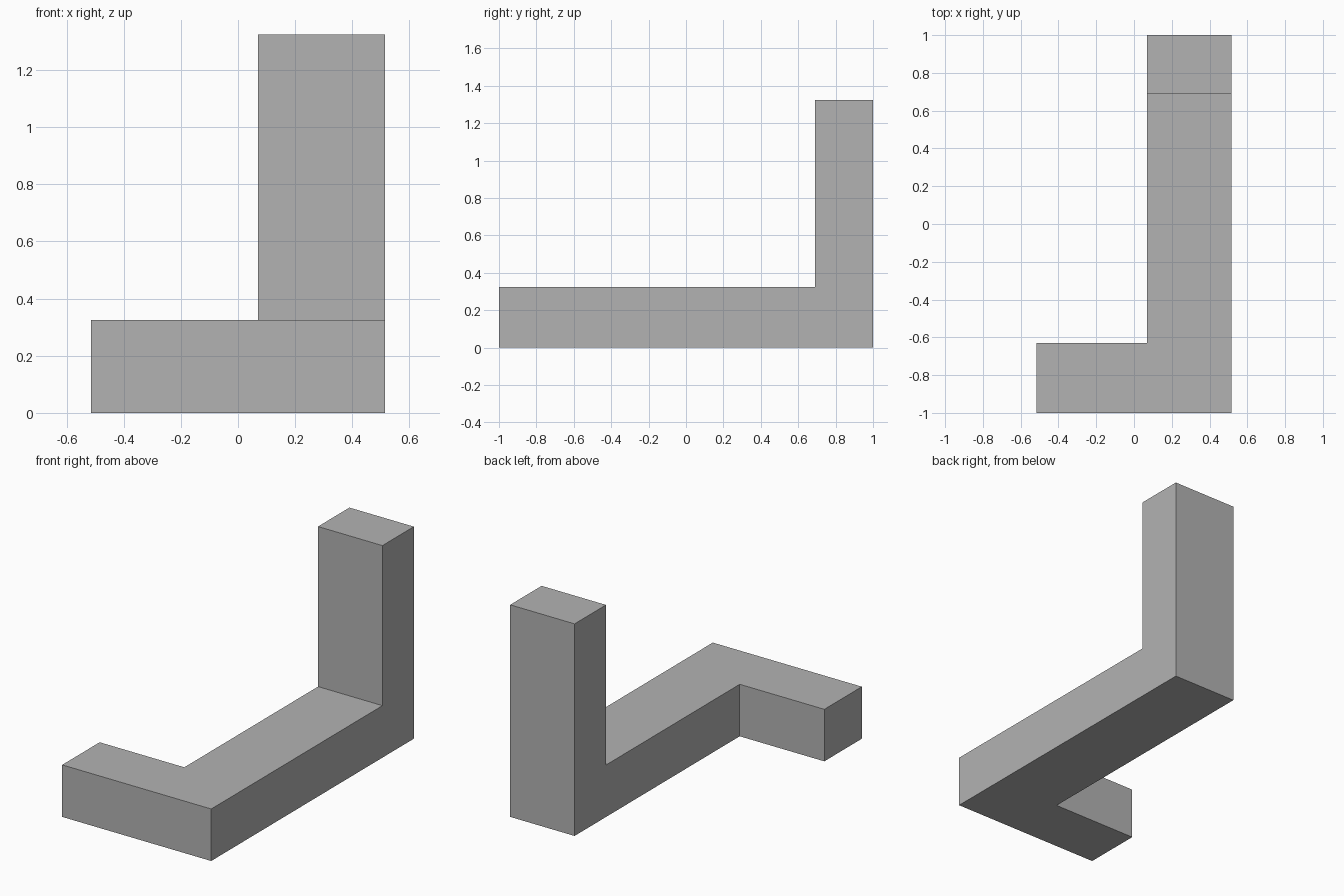
import bpy
import bmesh
from math import radians
from mathutils import Vector

cube = bpy.data.objects.get("Cube")
if cube:
    bpy.data.objects.remove(cube, do_unlink=True)

# Key dimensions
LEFT, RIGHT, INNER = 0.515, -0.515, 0.07
FRONT, BACK = -1.0, 1.0
FOOT_BACK, POST_FRONT = -0.63, 0.69
BAR_TOP, POST_TOP = 0.325, 1.325

grey = bpy.data.materials.new("plain grey")
grey.use_nodes = True
colour = (0.45, 0.45, 0.45, 1)
grey.diffuse_color = colour
grey.node_tree.nodes["Principled BSDF"].inputs["Base Color"].default_value = colour


def raise_faces(bm, faces, height):
    """Extrude faces straight up and return the new top faces."""
    geom = bmesh.ops.extrude_face_region(bm, geom=faces)["geom"]
    verts = [g for g in geom if isinstance(g, bmesh.types.BMVert)]
    bmesh.ops.translate(bm, verts=verts, vec=Vector((0, 0, height)))
    return [g for g in geom if isinstance(g, bmesh.types.BMFace)]


bm = bmesh.new()

# Floor plan: an L-shaped bar, with the post's footprint at its back end
plan = [(RIGHT, FRONT), (LEFT, FRONT), (LEFT, POST_FRONT), (INNER, POST_FRONT),
        (INNER, FOOT_BACK), (RIGHT, FOOT_BACK)]
corners = [bm.verts.new((x, y, 0)) for x, y in plan]
back = [bm.verts.new((x, BACK, 0)) for x in (LEFT, INNER)]
bar = bm.faces.new(corners)
footprint = bm.faces.new([corners[3], corners[2]] + back)

# Raise the whole bar, then carry the post on upwards
tops = raise_faces(bm, [bar, footprint], BAR_TOP)
post = [f for f in tops if f.calc_center_median().y > POST_FRONT]
raise_faces(bm, post, POST_TOP - BAR_TOP)

# Close the underside where the extrusion left it open
open_edges = [e for e in bm.edges if e.is_boundary]
if open_edges:
    bmesh.ops.holes_fill(bm, edges=open_edges)

# Merge coplanar faces into clean flat sides
bmesh.ops.dissolve_limit(bm, angle_limit=radians(1), verts=bm.verts, edges=bm.edges)
bmesh.ops.recalc_face_normals(bm, faces=bm.faces)

mesh = bpy.data.meshes.new("bent_bar")
bm.to_mesh(mesh)
bm.free()
mesh.materials.append(grey)
bpy.context.collection.objects.link(bpy.data.objects.new("bent_bar", mesh))
